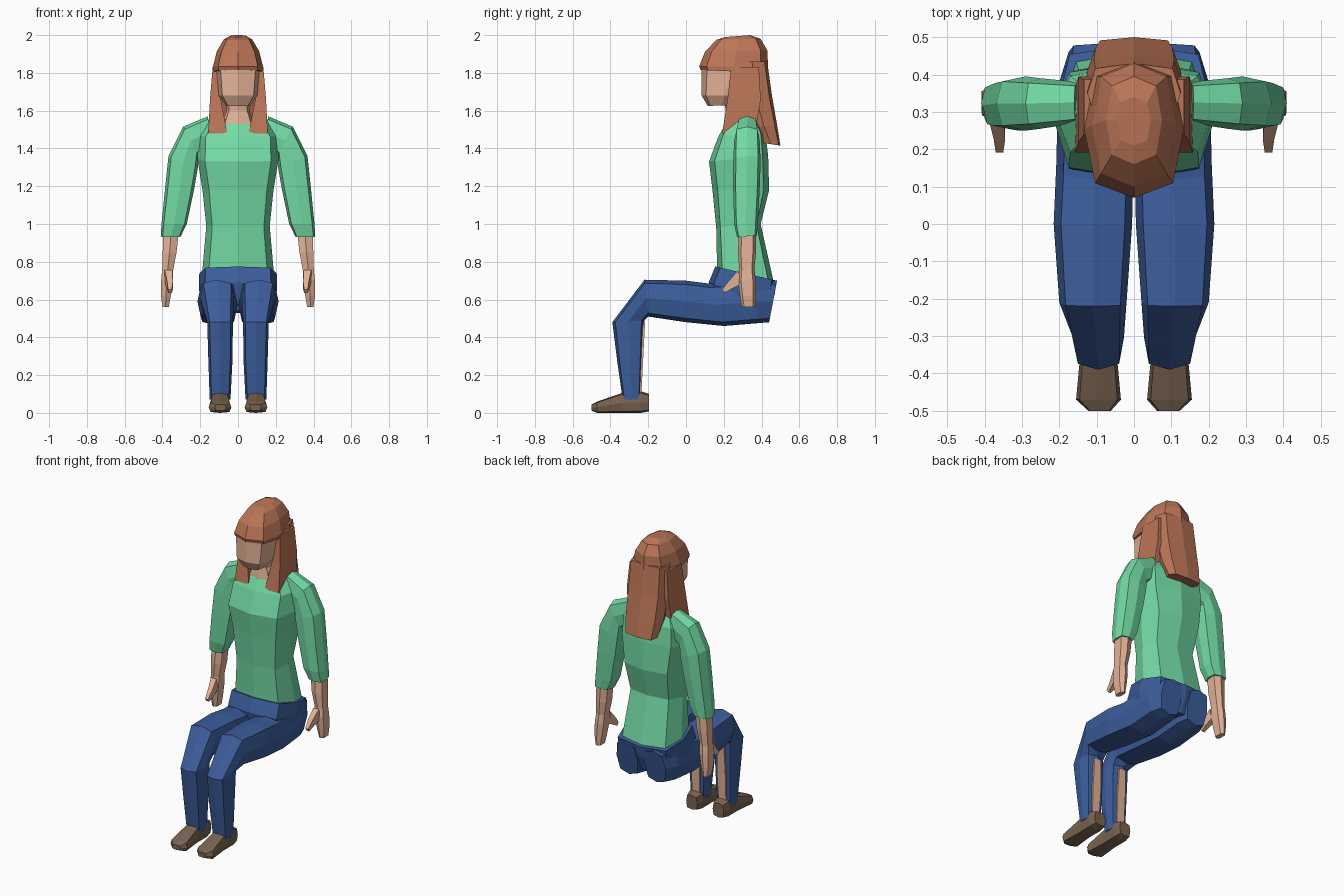
import bpy, bmesh
from math import sin, cos, pi, copysign


def material(name, rgb):
    m = bpy.data.materials.new(name)
    m.diffuse_color = (*rgb, 1)
    return m


GREEN = material("green_cloth", (0.17, 0.70, 0.37))
BLUE = material("blue_denim", (0.045, 0.11, 0.33))
HAIR = material("auburn", (0.50, 0.18, 0.095))
SKIN = material("skin", (0.78, 0.45, 0.31))
SHOE = material("brown_leather", (0.19, 0.125, 0.08))


def loft(name, mat, rings, n=8, e=0.6, mirror=False):
    """Closed loft. Ring = centre x, half width, front/top (y, z), back/bottom (y, z), optional side tilt."""
    def power(v):
        return 0 if abs(v) < 1e-6 else copysign(abs(v) ** e, v)
    bm = bmesh.new()
    loops = []
    phase = pi / 4 if n == 4 else 0
    for cx, rx, ya, za, yb, zb, *tilt in rings:
        t = tilt[0] if tilt else 0
        loop = []
        for i in range(n):
            a = phase + 2 * pi * i / n
            v, u = power(cos(a)), power(sin(a))
            loop.append(bm.verts.new((cx + rx * u,
                                      (ya + yb) / 2 + (ya - yb) / 2 * v,
                                      (za + zb) / 2 + (za - zb) / 2 * v + t * u)))
        loops.append(loop)
    for p, q in zip(loops, loops[1:]):
        for i in range(n):
            j = (i + 1) % n
            bm.faces.new((p[i], p[j], q[j], q[i]))
    bm.faces.new(loops[0])
    bm.faces.new(loops[-1])
    bmesh.ops.recalc_face_normals(bm, faces=bm.faces)
    me = bpy.data.meshes.new(name)
    bm.to_mesh(me)
    bm.free()
    me.materials.append(mat)
    ob = bpy.data.objects.new(name, me)
    bpy.context.collection.objects.link(ob)
    if mirror:
        ob.modifiers.new("mirror", 'MIRROR')
    return ob


# Shirt body
loft("shirt", GREEN, [
    (0, 0.192, 0.165, 0.74, 0.465, 0.69),
    (0, 0.168, 0.16, 0.98, 0.395, 1.00),
    (0, 0.188, 0.14, 1.18, 0.44, 1.18),
    (0, 0.215, 0.122, 1.33, 0.435, 1.36),
    (0, 0.21, 0.17, 1.46, 0.42, 1.48),
    (0, 0.15, 0.22, 1.55, 0.37, 1.575)])
# Sleeves, forearms, hands and thumbs
loft("sleeve", GREEN, [
    (0.15, 0.01, 0.27, 1.49, 0.38, 1.49, 0.08),
    (0.25, 0.04, 0.255, 1.44, 0.39, 1.44, 0.075),
    (0.29, 0.078, 0.25, 1.33, 0.395, 1.33, 0.03),
    (0.31, 0.077, 0.25, 1.18, 0.39, 1.18),
    (0.338, 0.067, 0.255, 1.00, 0.38, 1.00),
    (0.356, 0.053, 0.27, 0.93, 0.375, 0.94)], mirror=True)
loft("forearm", SKIN, [
    (0.355, 0.044, 0.28, 0.95, 0.37, 0.95),
    (0.362, 0.040, 0.275, 0.85, 0.37, 0.85),
    (0.372, 0.032, 0.282, 0.76, 0.362, 0.76)], n=6, mirror=True)
loft("hand", SKIN, [
    (0.372, 0.032, 0.282, 0.76, 0.362, 0.76),
    (0.376, 0.034, 0.275, 0.70, 0.37, 0.70),
    (0.382, 0.028, 0.285, 0.62, 0.37, 0.62),
    (0.383, 0.018, 0.295, 0.56, 0.368, 0.56)], n=6, mirror=True)
loft("thumb", SKIN, [
    (0.368, 0.022, 0.275, 0.76, 0.295, 0.68),
    (0.36, 0.017, 0.225, 0.70, 0.245, 0.655),
    (0.36, 0.011, 0.19, 0.655, 0.205, 0.635)], n=4, e=0.3, mirror=True)

# Seated trousers: hips, then bent legs running from seat to ankle
loft("hips", BLUE, [
    (0, 0.205, 0.155, 0.775, 0.48, 0.70),
    (0, 0.207, 0.12, 0.69, 0.47, 0.63),
    (0, 0.19, 0.15, 0.54, 0.43, 0.53)], e=0.5)
loft("trouser_leg", BLUE, [
    (0.10, 0.075, 0.482, 0.70, 0.44, 0.48),
    (0.103, 0.10, 0.36, 0.70, 0.38, 0.475),
    (0.105, 0.103, 0.12, 0.685, 0.20, 0.46),
    (0.11, 0.105, 0.0, 0.70, 0.0, 0.48),
    (0.11, 0.09, -0.22, 0.705, -0.20, 0.51),
    (0.095, 0.068, -0.39, 0.48, -0.22, 0.49),
    (0.093, 0.064, -0.365, 0.28, -0.23, 0.28),
    (0.095, 0.055, -0.335, 0.07, -0.24, 0.07)], mirror=True)
# Bare strip at the back of each shin
loft("calf", SKIN, [
    (0.095, 0.024, -0.26, 0.47, -0.217, 0.47),
    (0.093, 0.030, -0.26, 0.28, -0.227, 0.28),
    (0.095, 0.026, -0.27, 0.08, -0.237, 0.08)], n=4, e=0.01, mirror=True)
# Shoes
loft("shoe", SHOE, [
    (0.095, 0.040, -0.195, 0.10, -0.195, 0.008),
    (0.095, 0.050, -0.24, 0.115, -0.24, 0.0),
    (0.095, 0.048, -0.34, 0.105, -0.34, 0.0),
    (0.095, 0.060, -0.47, 0.06, -0.47, 0.0),
    (0.092, 0.030, -0.50, 0.045, -0.50, 0.012)], e=0.5, mirror=True)

# Neck and head
loft("neck", SKIN, [
    (0, 0.085, 0.20, 1.53, 0.36, 1.55),
    (0, 0.06, 0.21, 1.60, 0.34, 1.60),
    (0, 0.06, 0.20, 1.68, 0.34, 1.68)])
loft("head", SKIN, [
    (0, 0.065, 0.115, 1.625, 0.26, 1.63),
    (0, 0.102, 0.083, 1.68, 0.33, 1.68),
    (0, 0.115, 0.082, 1.83, 0.40, 1.83),
    (0, 0.08, 0.14, 1.93, 0.38, 1.93)])
# Hair: cap with a fringe, long back fall, side strands over the shoulders
loft("hair_cap", HAIR, [
    (0, 0.132, 0.078, 1.815, 0.435, 1.80),
    (0, 0.133, 0.07, 1.835, 0.435, 1.83),
    (0, 0.112, 0.10, 1.91, 0.43, 1.92),
    (0, 0.075, 0.16, 1.975, 0.395, 1.98),
    (0, 0.045, 0.21, 1.99, 0.34, 2.0)], e=0.7)
loft("hair_back", HAIR, [
    (0, 0.125, 0.27, 1.86, 0.43, 1.86),
    (0, 0.13, 0.28, 1.68, 0.455, 1.68),
    (0, 0.125, 0.34, 1.52, 0.483, 1.52),
    (0, 0.11, 0.40, 1.43, 0.50, 1.415)], e=0.55)
loft("hair_side", HAIR, [
    (0.118, 0.017, 0.235, 1.83, 0.39, 1.83),
    (0.12, 0.03, 0.215, 1.66, 0.40, 1.66),
    (0.107, 0.053, 0.187, 1.48, 0.37, 1.48)], n=4, e=0.15, mirror=True)
